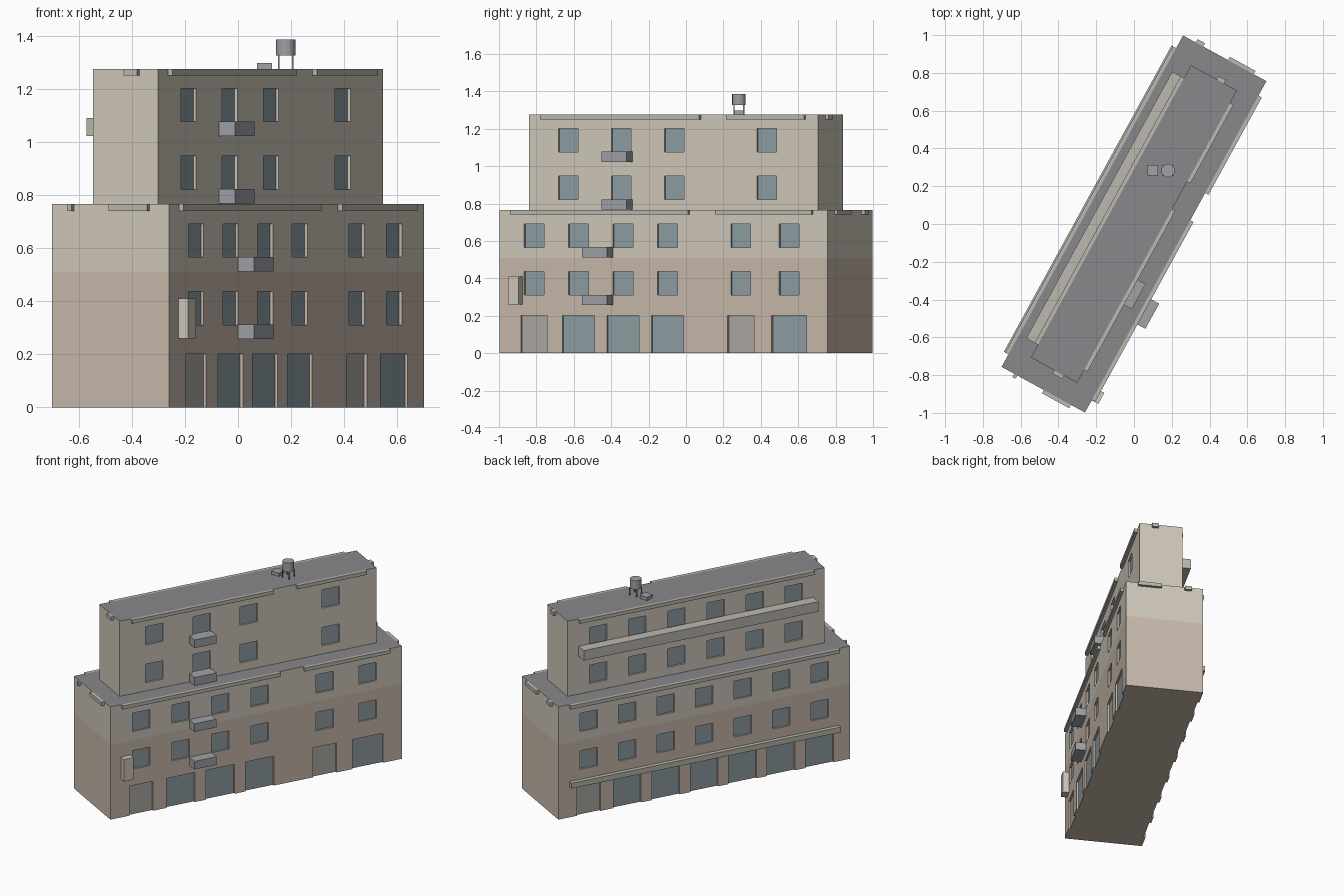
import bpy, bmesh, math
from mathutils import Matrix, Vector

if "Cube" in bpy.data.objects:
    bpy.data.objects.remove(bpy.data.objects["Cube"])

ANG = math.radians(61.3)          # plan rotation of the whole building
FLOOR = 0.255
LOW, UP = (1.0, 0.2515), (0.882, 0.139)   # half length / half depth of the tiers


def material(name, r, g, b):
    m = bpy.data.materials.new(name)
    m.diffuse_color = (r, g, b, 1)
    m.use_nodes = True
    m.node_tree.nodes["Principled BSDF"].inputs["Base Color"].default_value = m.diffuse_color
    return m


TAN = material("tan_wall", 0.58, 0.49, 0.41)
CREAM = material("cream_wall", 0.63, 0.58, 0.50)
ROOF = material("roof_grey", 0.25, 0.25, 0.26)
GLASS = material("glass", 0.27, 0.34, 0.37)
DOOR = material("door", 0.42, 0.40, 0.37)
TRIM = material("trim", 0.50, 0.48, 0.43)
METAL = material("grey_metal", 0.35, 0.36, 0.39)


def add_box(bm, x0, x1, y0, y1, z0, z1):
    x0, x1 = sorted((x0, x1))
    y0, y1 = sorted((y0, y1))
    m = Matrix.Translation(((x0 + x1) / 2, (y0 + y1) / 2, (z0 + z1) / 2))
    bmesh.ops.create_cube(bm, size=1, matrix=m @ Matrix.Diagonal((x1 - x0, y1 - y0, z1 - z0, 1)))


def finish(bm, name, mats, turn=ANG):
    me = bpy.data.meshes.new(name)
    bm.to_mesh(me)
    bm.free()
    for m in mats:
        me.materials.append(m)
    ob = bpy.data.objects.new(name, me)
    ob.rotation_euler.z = turn
    bpy.context.collection.objects.link(ob)
    return ob


def boxes(name, mat, items, turn=ANG):
    bm = bmesh.new()
    for it in items:
        add_box(bm, *it)
    return finish(bm, name, [mat], turn)


def bays(a, b, n, door_first=False):
    """Bay list (centre, bay width, is_door) between a and b."""
    w = (b - a) / n
    return [(a + w * (i + 0.5), abs(w), door_first and i == 0) for i in range(n)]


# bay layout of each facade: (side, half depth, bays); side -1 = front, 1 = back
low_bays = [(-1, LOW[1], bays(-0.924, 0.16, 4, True) + bays(0.325, 0.913, 2, True)),
            (1, LOW[1], bays(0.924, -0.924, 7, True))]
up_bays = [(-1, UP[1], bays(-0.804, 0.167, 3) + bays(0.331, 0.806, 1)),
           (1, UP[1], bays(0.805, -0.805, 6))]


def openings(layout, floors):
    """Rectangles of all openings: (side, depth, u0, u1, z0, z1, is_door)."""
    out = []
    for side, d, row in layout:
        for f in floors:
            for c, w, door in row:
                if f == 0:
                    hw, z0, z1 = (0.08 if door else w * 0.36), 0.0, 0.2
                else:
                    hw, z0, z1 = 0.06, f * FLOOR + 0.056, f * FLOOR + 0.181
                out.append((side, d, c - hw, c + hw, z0, z1, door and f == 0))
    return out


def tier(name, size, z0, z1, ops_, band=None):
    """Wall block with recessed openings, grey roof and optional colour band."""
    bm = bmesh.new()
    add_box(bm, -size[0], size[0], -size[1], size[1], z0, z1)
    if band:
        bmesh.ops.bisect_plane(bm, geom=bm.verts[:] + bm.edges[:] + bm.faces[:],
                               plane_co=Vector((0, 0, band)), plane_no=Vector((0, 0, 1)))
    for f in bm.faces:
        c = f.calc_center_median().z
        f.material_index = 2 if f.normal.z > 0.9 else (0 if band and c < band else 1)
    ob = finish(bm, name, [TAN, CREAM, ROOF])
    R = 0.013
    cutter = boxes(name + "_cutter", TAN if band else CREAM,
                   [(a, b, s * (d - R), s * (d + 0.03), p - (0.02 if p == 0 else 0), q)
                    for s, d, a, b, p, q, _ in ops_])
    cutter.hide_render = True
    mod = ob.modifiers.new("openings", "BOOLEAN")
    mod.operation, mod.solver, mod.object = "DIFFERENCE", "EXACT", cutter
    bpy.context.view_layer.objects.active = ob
    bpy.ops.object.modifier_apply(modifier=mod.name)
    bpy.data.objects.remove(cutter)
    # panes and doors set at the back of each recess
    for label, mat, want in (("_windows", GLASS, False), ("_doors", DOOR, True)):
        items = [(a, b, s * (d - R - 0.002), s * (d - R + 0.001), p, q)
                 for s, d, a, b, p, q, door in ops_ if door == want]
        if items:
            boxes(name + label, mat, items)


tier("lower_block", LOW, 0, 3 * FLOOR, openings(low_bays, (0, 1, 2)), 2 * FLOOR)
tier("upper_block", UP, 3 * FLOOR, 5 * FLOOR, openings(up_bays, (3, 4)))


# cornice strips under each roof edge
def cornice(name, size, top, front, back, left, right):
    L, D = size
    e, z = 0.02, (top - 0.025, top)
    items = [(a, b, -D, -D - e, *z) for a, b in front]
    items += [(a, b, D, D + e, *z) for a, b in back]
    items += [(-L, -L - e, a, b, *z) for a, b in left]
    items += [(L, L + e, a, b, *z) for a, b in right]
    boxes(name, TRIM, items)


cornice("lower_cornice", LOW, 3 * FLOOR, [(-0.924, 0.16), (0.325, 0.913)], [(-0.924, 0.924)],
        [(0.157, 0.175), (-0.167, -0.003)], [(0.13, 0.175), (-0.175, -0.02)])
cornice("upper_cornice", UP, 5 * FLOOR, [(-0.804, 0.167), (0.331, 0.806)], [(-0.805, 0.805)],
        [(-0.06, -0.002)], [(-0.06, -0.018)])

# balconies on the front, long balcony and shop ledge on the back
P = 0.068
boxes("front_balconies", METAL,
      [(c - 0.076, c + 0.076, -d, -d - P, f * FLOOR + 0.002, f * FLOOR + 0.057)
       for c, d, f in ((-0.382, LOW[1], 1), (-0.382, LOW[1], 2),
                       (-0.325, UP[1], 3), (-0.325, UP[1], 4))])
boxes("back_long_balcony", TRIM, [(-0.805, 0.805, UP[1], UP[1] + 0.071, 1.022, 1.09)])
boxes("back_shop_ledge", TRIM, [(-0.924, 0.924, LOW[1], LOW[1] + 0.028, 0.207, 0.243)])

# blank projecting panel near the front corner
boxes("wall_panel", CREAM, [(-0.926, -0.86, -LOW[1], -LOW[1] - 0.04, 0.26, 0.41)])

# rooftop vent box and water tank on legs (square to the world axes)
T = 5 * FLOOR
boxes("roof_vent", METAL, [(0.072, 0.128, 0.257, 0.313, T, T + 0.022)], 0)
boxes("tank_legs", METAL, [(x - 0.003, x + 0.003, y - 0.003, y + 0.003, T, T + 0.052)
                           for x in (0.154, 0.206) for y in (0.257, 0.309)], 0)
bm = bmesh.new()
bmesh.ops.create_cone(bm, cap_ends=True, segments=16, radius1=0.036, radius2=0.036, depth=0.06,
                      matrix=Matrix.Translation((0.18, 0.283, T + 0.081)))
finish(bm, "water_tank", [METAL], 0)
